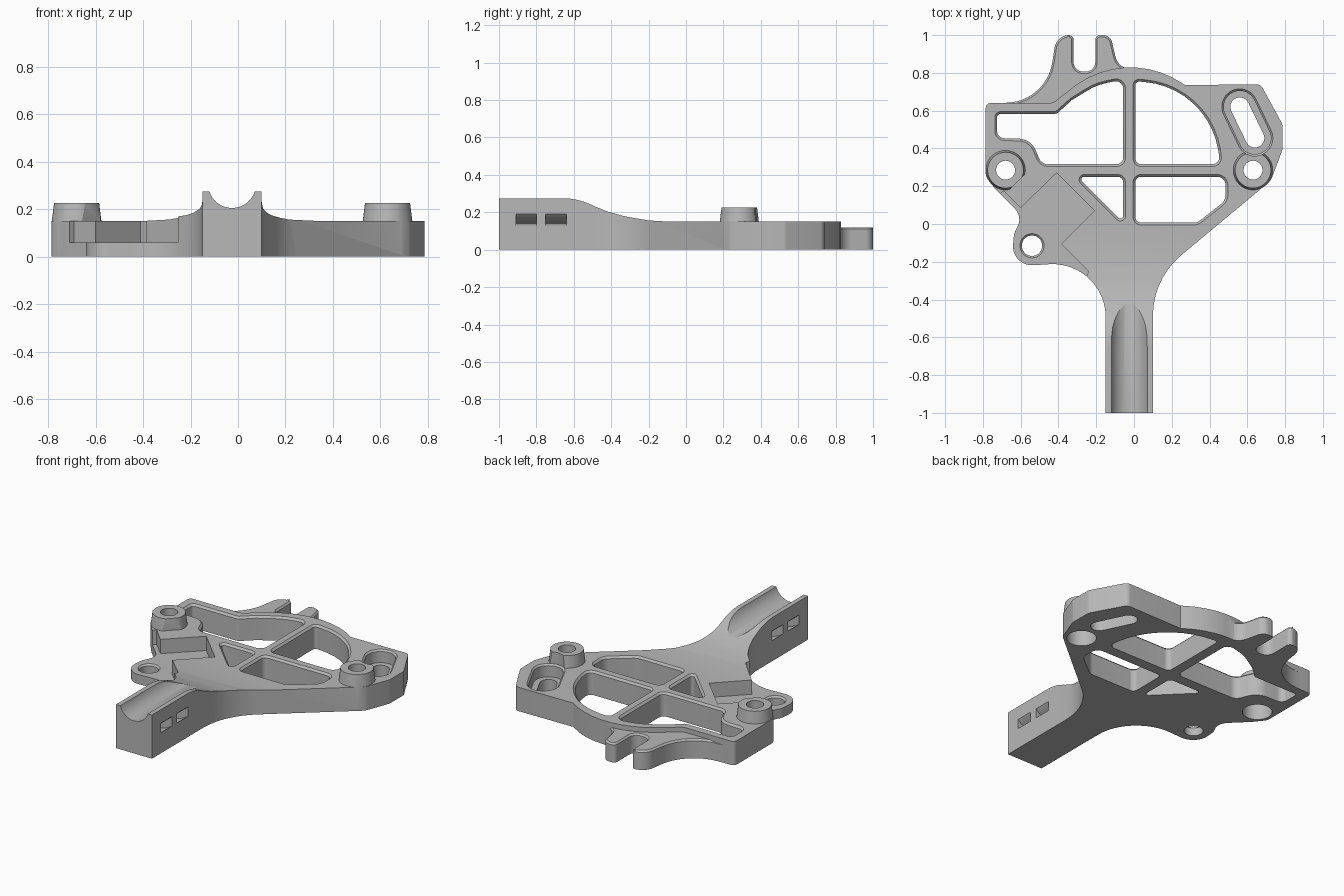
import bpy
import bmesh
from math import radians, pi, cos, sin, tan, ceil
from mathutils import Vector, Matrix

default_cube = bpy.data.objects.get("Cube")
if default_cube:
    bpy.data.objects.remove(default_cube, do_unlink=True)

# One plain grey material
grey = bpy.data.materials.new("plain_grey")
grey.use_nodes = True
GREY_COLOUR = (0.48, 0.48, 0.48, 1.0)
grey.diffuse_color = GREY_COLOUR
grey.node_tree.nodes["Principled BSDF"].inputs["Base Color"].default_value = GREY_COLOUR

# Axis maps: a profile drawn flat can be swept along z, x or y
ALONG_Z = Matrix.Identity(3)
ALONG_X = Matrix(((0, 0, 1), (1, 0, 0), (0, 1, 0)))
ALONG_Y = Matrix(((1, 0, 0), (0, 0, -1), (0, 1, 0)))


def rounded(corners):
    """Polygon from (x, y, fillet radius) corners."""
    result = []
    count = len(corners)
    for i, (x, y, radius) in enumerate(corners):
        here = Vector((x, y))
        if radius == 0:
            result.append(here)
            continue
        back = (Vector(corners[i - 1][:2]) - here).normalized()
        ahead = (Vector(corners[(i + 1) % count][:2]) - here).normalized()
        opening = back.angle(ahead)
        turn = pi - opening
        start = here + back * radius * tan(turn / 2)
        centre = here + (back + ahead).normalized() * radius / sin(opening / 2)
        arm = start - centre
        sign = 1 if back.x * ahead.y - back.y * ahead.x < 0 else -1
        steps = max(2, ceil(turn / radians(8)))
        for k in range(steps + 1):
            result.append(centre + Matrix.Rotation(sign * turn * k / steps, 2) @ arm)
    return result


def arc(centre, radius, start=0, end=360, steps=48):
    full = end - start == 360
    angles = [radians(start + (end - start) * k / steps) for k in range(steps + (not full))]
    return [Vector((centre[0] + radius * cos(a), centre[1] + radius * sin(a))) for a in angles]


def capsule(a, b, radius):
    heading = (Vector(b) - Vector(a)).to_3d()
    angle = Vector((1, 0, 0)).rotation_difference(heading).to_euler().z * 180 / pi
    return arc(a, radius, angle + 90, angle + 270, 20) + arc(b, radius, angle - 90, angle + 90, 20)


def grow(points, amount):
    """Offset a counter-clockwise polygon outwards."""
    result = []
    for i, p in enumerate(points):
        d1 = (p - points[i - 1]).normalized()
        d2 = (points[(i + 1) % len(points)] - p).normalized()
        n1, n2 = Vector((d1.y, -d1.x)), Vector((d2.y, -d2.x))
        result.append(p + (n1 + n2) * amount / max(0.3, 1 + n1.dot(n2)))
    return result


def prism(name, points, levels, axis=ALONG_Z):
    """Sweep a polygon through (height, offset) levels."""
    points = [p for i, p in enumerate(points) if (p - points[i - 1]).length > 0.0005]
    if sum(points[i - 1].cross(p) for i, p in enumerate(points)) < 0:
        points.reverse()
    bm = bmesh.new()
    rings = []
    for height, offset in levels:
        ring = grow(points, offset) if offset else points
        rings.append([bm.verts.new(axis @ Vector((p.x, p.y, height))) for p in ring])
    count = len(points)
    for low, high in zip(rings, rings[1:]):
        for i in range(count):
            j = (i + 1) % count
            bm.faces.new((low[i], low[j], high[j], high[i]))
    bm.faces.new(rings[0][::-1])
    bm.faces.new(rings[-1])
    mesh = bpy.data.meshes.new(name)
    bm.to_mesh(mesh)
    bm.free()
    mesh.materials.append(grey)
    obj = bpy.data.objects.new(name, mesh)
    bpy.context.collection.objects.link(obj)
    return obj


def combine(target, tool, operation):
    tool.hide_render = True
    mod = target.modifiers.new("combine", 'BOOLEAN')
    mod.operation, mod.solver, mod.object = operation, 'MANIFOLD', tool
    bpy.context.view_layer.objects.active = target
    bpy.ops.object.modifier_apply(modifier=mod.name)
    bpy.data.objects.remove(tool, do_unlink=True)


PLATE_TOP = 0.15
THROUGH = [(-0.1, 0), (0.4, 0)]
CHAMFERED = [(-0.1, 0), (0.138, 0), (PLATE_TOP, 0.012), (0.4, 0.012)]

# Plate with handle, ear and curved rim
bracket = prism("bracket_plate", rounded([
    (-0.15, -1, 0), (-0.15, -0.195, 0.28), (-0.65, -0.225, 0.1), (-0.635, -0.05, 0.08),
    (-0.59, 0.04, 0.08), (-0.73, 0.18, 0.05), (-0.785, 0.25, 0.05), (-0.785, 0.64, 0.025),
    (-0.43, 0.64, 0.06), (-0.31, 0.734, 0), (-0.02, 0.936, 0.49), (0.27, 0.735, 0),
    (0.67, 0.74, 0.04), (0.785, 0.53, 0.03), (0.785, 0.39, 0.03), (0.725, 0.23, 0.08),
    (0.1, -0.29, 0.42), (0.1, -1, 0)]), [(0, 0), (0.3, 0)])

# Side profile rising from the plate to the handle
combine(bracket, prism("height_profile", rounded([
    (-1.1, -0.1, 0), (1.1, -0.1, 0), (1.1, PLATE_TOP, 0), (-0.2, PLATE_TOP, 1),
    (-0.42, 0.2, 0.7), (-0.58, 0.275, 0.35), (-1.1, 0.275, 0)]),
    [(-1, 0), (1, 0)], ALONG_X), 'INTERSECT')

# Forked horn at the back
combine(bracket, prism("forked_horn", rounded([
    (-0.71, 0.6, 0), (-0.7, 0.641, 0), (-0.465, 0.65, 0.25), (-0.41, 1, 0.08),
    (-0.32, 1, 0.025), (-0.32, 0.807, 0.05), (-0.205, 0.807, 0.05), (-0.205, 1, 0.025),
    (-0.125, 1, 0.05), (-0.085, 0.83, 0.08), (0, 0.82, 0), (0, 0.77, 0), (-0.45, 0.6, 0)]),
    [(0, 0), (0.11, 0), (0.12, -0.01)]), 'UNION')

# Stepped recess leaving a thin ear
combine(bracket, prism("ear_recess", rounded([
    (-0.41, 0.27, 0), (-0.6, 0.085, 0), (-0.69, 0.175, 0), (-0.9, 0, 0), (-0.9, -0.5, 0),
    (-0.35, -0.5, 0), (-0.24, -0.25, 0), (-0.385, -0.105, 0), (-0.21, 0.07, 0)]),
    [(0.06, 0), (0.4, 0)]), 'DIFFERENCE')

# Tapered bosses, the right one with a flat
BOSSES = {"right_boss": (-0.68, 0.285), "left_boss": (0.63, 0.285)}
for name, centre in BOSSES.items():
    combine(bracket, prism(name, arc(centre, 0.105),
                           [(0.01, 0), (0.146, 0), (0.225, -0.01)]), 'UNION')
combine(bracket, prism("boss_flat", rounded([
    (-0.7, 0.14, 0), (-0.54, 0.3, 0), (-0.45, 0.2, 0), (-0.6, 0.08, 0)]),
    [(PLATE_TOP, 0), (0.3, 0)]), 'DIFFERENCE')

# Four chamfered windows
WINDOWS = {
    "rear_right_window": [
        (-0.725, 0.583, 0.02), (-0.41, 0.583, 0.03), (-0.33, 0.655, 0), (-0.2, 0.735, 0.3),
        (-0.057, 0.765, 0.04), (-0.057, 0.317, 0.035), (-0.49, 0.317, 0.05),
        (-0.545, 0.45, 0.1), (-0.725, 0.455, 0.04)],
    "rear_left_window": [
        (0.007, 0.756, 0.02), (0.04, 0.753, 0), (0.387, 0.723, 0.43), (0.448, 0.379, 0),
        (0.455, 0.317, 0.035), (0.007, 0.317, 0.03)],
    "front_right_window": [
        (-0.3, 0.25, 0.015), (-0.057, 0.25, 0.03), (-0.057, 0.007, 0.015)],
    "front_left_window": [
        (0.007, 0.25, 0.03), (0.485, 0.25, 0.045), (0.485, 0.125, 0.06),
        (0.335, 0.007, 0.06), (0.007, 0.007, 0.03)],
}
for name, corners in WINDOWS.items():
    combine(bracket, prism(name, rounded(corners), CHAMFERED), 'DIFFERENCE')

# Adjustment slot inside a wider pocket
SLOT = ((0.56, 0.62), (0.64, 0.455))
combine(bracket, prism("slot_pocket", capsule(*SLOT, 0.085),
                       [(0.07, 0), (0.14, 0), (PLATE_TOP, 0.01), (0.3, 0.01)]), 'DIFFERENCE')
combine(bracket, prism("slot", capsule(*SLOT, 0.05), THROUGH), 'DIFFERENCE')

# Bolt holes, counterbored from below, and the ear hole
for centre in BOSSES.values():
    combine(bracket, prism("bolt_hole", arc(centre, 0.05), THROUGH), 'DIFFERENCE')
    combine(bracket, prism("counterbore", arc(centre, 0.085), [(-0.1, 0), (0.1, 0)]), 'DIFFERENCE')
combine(bracket, prism("ear_hole", arc((-0.54, -0.115), 0.054),
                       [(-0.1, 0), (0.05, 0), (0.06, 0.01), (0.2, 0.01)]), 'DIFFERENCE')

# Round groove along the handle and curved strap channels beneath it
GROOVE = (-0.025, 0.305)
combine(bracket, prism("groove", arc(GROOVE, 0.1, steps=64), [(0.3, 0), (1.1, 0)], ALONG_Y), 'DIFFERENCE')
channel = arc(GROOVE, 0.215, 190, 350) + arc(GROOVE, 0.17, 190, 350)[::-1]
for near, far in ((0.64, 0.75), (0.8, 0.91)):
    combine(bracket, prism("strap_channel", channel, [(near, 0), (far, 0)], ALONG_Y), 'DIFFERENCE')

# Smooth the curved walls, keep the edges crisp
bpy.ops.object.select_all(action='DESELECT')
bracket.select_set(True)
bpy.context.view_layer.objects.active = bracket
bpy.ops.object.shade_smooth_by_angle(angle=radians(25))
